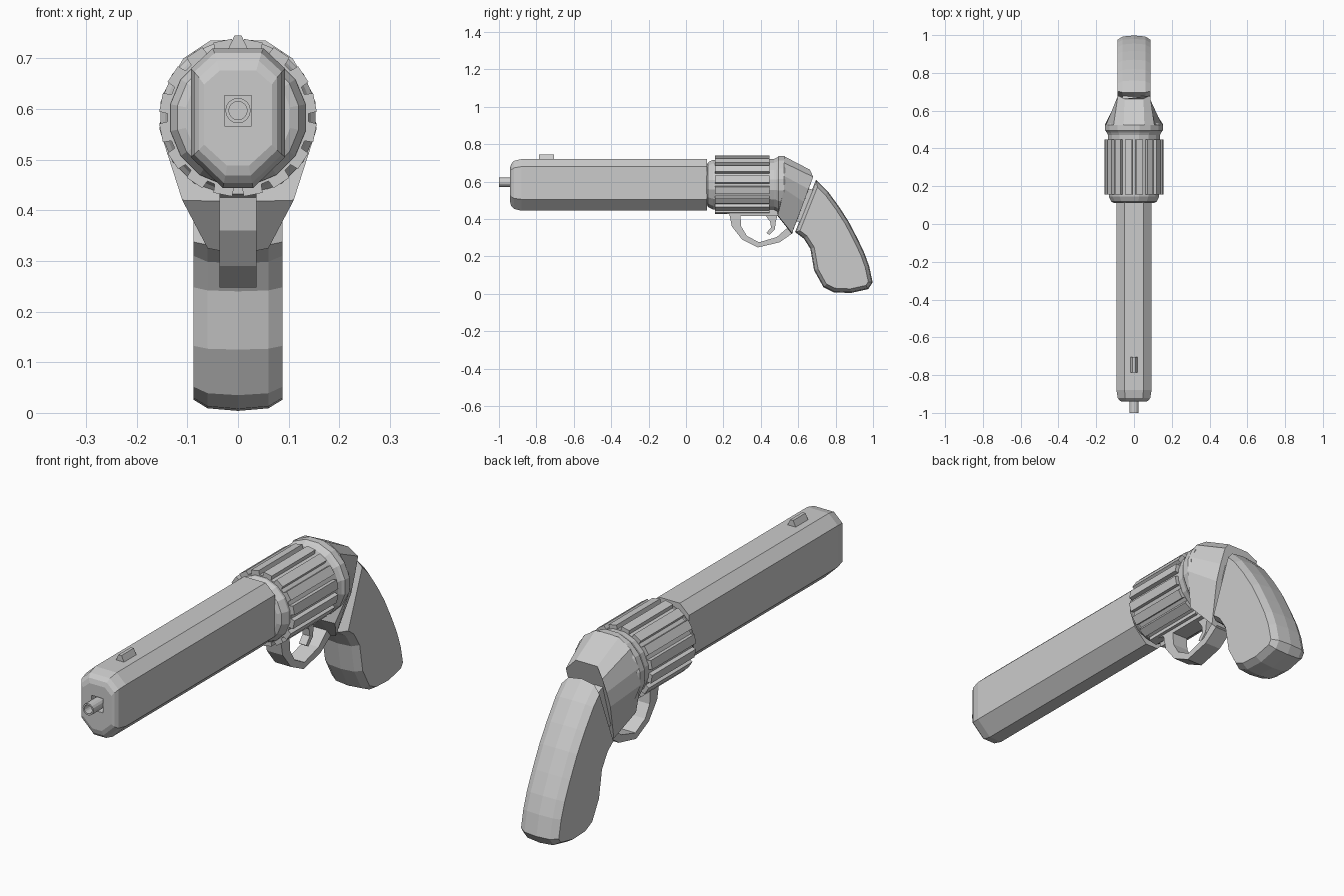
import bpy, bmesh
from math import sin, cos, pi
from mathutils import Vector

if "Cube" in bpy.data.objects:
    bpy.data.objects.remove(bpy.data.objects["Cube"])


def loft(name, rings):
    """Skin a list of equal-length rings and cap both ends."""
    bm = bmesh.new()
    vs = [[bm.verts.new(p) for p in r] for r in rings]
    n = len(rings[0])
    for a, b in zip(vs, vs[1:]):
        for i in range(n):
            j = (i + 1) % n
            bm.faces.new((a[i], a[j], b[j], b[i]))
    bm.faces.new(vs[0])
    bm.faces.new(vs[-1])
    bmesh.ops.recalc_face_normals(bm, faces=bm.faces)
    me = bpy.data.meshes.new(name)
    bm.to_mesh(me)
    bm.free()
    ob = bpy.data.objects.new(name, me)
    bpy.context.collection.objects.link(ob)
    return ob


def mirror_ring(half):
    return half + [(-p[0],) + tuple(p[1:]) for p in reversed(half)]


def side_plate(name, profile, w):
    """Extrude a (y, z) side profile across x."""
    return loft(name, [[(x, y, z) for y, z in profile] for x in (-w, w)])


def lathe(name, steps, n, zc, phase=0.0):
    """Faceted body around the y axis from (y, radius) steps."""
    return loft(name, [[(r * cos(phase + 2 * pi * i / n), y, zc + r * sin(phase + 2 * pi * i / n))
                        for i in range(n)] for y, r in steps])


def inset(profile, d):
    """Offset a (y, z) polygon inward by d with mitred corners."""
    pts = [Vector(p) for p in profile]
    n = len(pts)
    area = sum(pts[i].x * pts[(i + 1) % n].y - pts[(i + 1) % n].x * pts[i].y for i in range(n))
    s = 1 if area > 0 else -1
    out = []
    for i, p in enumerate(pts):
        a = (p - pts[i - 1]).normalized()
        b = (pts[(i + 1) % n] - p).normalized()
        na, nb = Vector((-a.y, a.x)) * s, Vector((-b.y, b.x)) * s
        out.append(p + (na + nb) * (d / (1 + na.dot(nb))))
    return out


def cut(target, cutter):
    m = target.modifiers.new("cut", 'BOOLEAN')
    m.operation = 'DIFFERENCE'
    m.solver = 'EXACT'
    m.object = cutter
    cutter.hide_render = True
    cutter.hide_set(True)


CZ = 0.583   # cylinder axis height
BZ = 0.597   # bore height

# barrel shroud with rounded front and square recess
shape = mirror_ring([(0.05, 0.72), (0.093, 0.68), (0.093, 0.505), (0.03, 0.444)])
barrel = loft("barrel_shroud", [
    [(x * sx, y, 0.582 + (z - 0.582) * sz) for x, z in shape]
    for y, sx, sz in ((-0.94, 0.72, 0.68), (-0.934, 0.83, 0.82), (-0.92, 0.93, 0.93),
                      (-0.88, 1, 1), (0.113, 1, 1))])
recess = loft("recess_cutter", [[(x * 0.027, y, BZ + z * 0.03) for x, z in
                                 ((-1, -1), (1, -1), (1, 1), (-1, 1))] for y in (-1.0, -0.9)])
cut(barrel, recess)

# muzzle tube
lathe("muzzle_tube", [(-0.88, 0.025), (-1.0, 0.025), (-1.0, 0.018), (-0.93, 0.018)], 16, BZ)

# front sight
loft("front_sight", [mirror_ring([(0.007, y, 0.745), (0.021, y, 0.715)])
                     for y in (-0.787, -0.705)])

# cylinder core, front cone and rear ring
lathe("cylinder_core", [(0.11, 0.105), (0.118, 0.122), (0.145, 0.136), (0.47, 0.14), (0.485, 0.147),
                        (0.495, 0.156), (0.525, 0.156), (0.535, 0.148)], 16, CZ, pi / 16)

# ribbed sleeve
N = 16
gear = []
for i in range(N):
    a = 2 * pi * (i + 0.5) / N
    for da, r in ((-0.14, 0.139), (-0.12, 0.156), (0.12, 0.156), (0.14, 0.139)):
        gear.append((r * cos(a + da), CZ + r * sin(a + da)))
loft("cylinder_ribs", [[(x, y, z) for x, z in gear] for y in (0.155, 0.447)])

# rear frame tapering to the grip
loft("rear_frame", [
    mirror_ring([(0.055, 0.525, 0.735), (0.108, 0.525, 0.70), (0.148, 0.525, 0.63),
                 (0.155, 0.525, 0.56), (0.11, 0.49, 0.42), (0.04, 0.488, 0.418)]),
    mirror_ring([(0.05, 0.663, 0.663), (0.085, 0.68, 0.625), (0.088, 0.655, 0.56),
                 (0.088, 0.63, 0.49), (0.06, 0.567, 0.325), (0.035, 0.566, 0.32)])])

# strap under the cylinder
side_plate("bottom_strap", [(0.2, 0.46), (0.2, 0.432), (0.28, 0.415), (0.49, 0.415), (0.52, 0.46)], 0.037)

# trigger guard
side_plate("trigger_guard", [
    (0.23, 0.435), (0.245, 0.36), (0.30, 0.29), (0.385, 0.248), (0.50, 0.275), (0.572, 0.325),
    (0.545, 0.355), (0.485, 0.303), (0.39, 0.275), (0.325, 0.31), (0.295, 0.36), (0.29, 0.435)], 0.037)

# trigger
side_plate("trigger", [(0.42, 0.425), (0.45, 0.385), (0.455, 0.355), (0.43, 0.325), (0.445, 0.315),
                       (0.475, 0.345), (0.48, 0.385), (0.49, 0.425)], 0.017)

# curved grip with chamfered rim and centre ridge
grip = [(0.695, 0.61), (0.76, 0.545), (0.82, 0.463), (0.87, 0.385), (0.917, 0.295), (0.955, 0.215),
        (0.98, 0.145), (0.998, 0.06), (0.975, 0.025), (0.88, 0.004), (0.79, 0.008), (0.735, 0.035),
        (0.685, 0.125), (0.665, 0.24), (0.63, 0.295), (0.583, 0.33)]
loft("grip", [[(x, p.x, p.y) for p in inset(grip, d)] for x, d in
              ((-0.088, 0.022), (-0.06, 0.005), (0, 0), (0.06, 0.005), (0.088, 0.022))])

# tang joining frame and grip
side_plate("grip_tang", [(0.64, 0.57), (0.69, 0.55), (0.63, 0.38), (0.58, 0.39)], 0.06)
